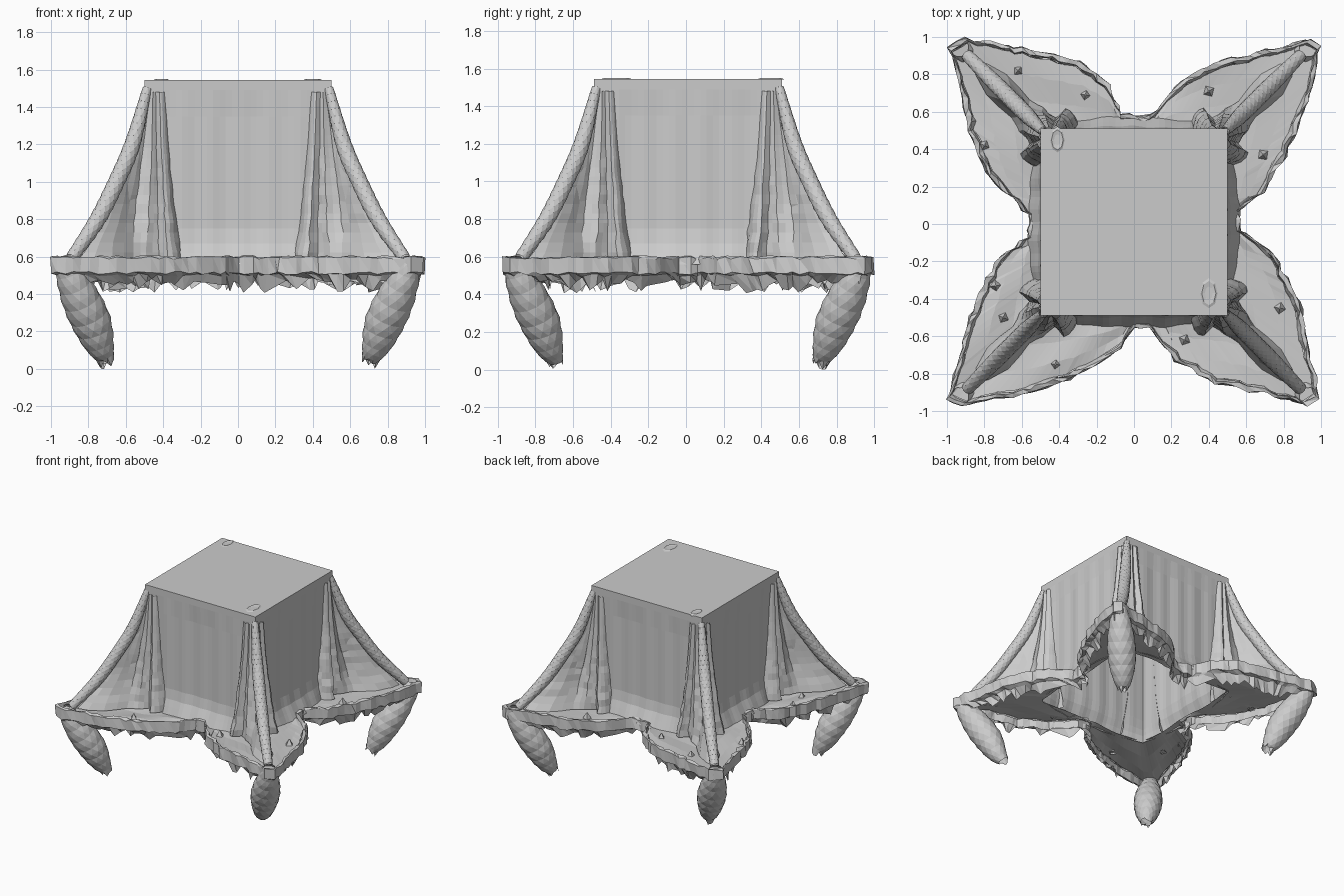
import bpy, bmesh, math, random
from mathutils import Vector

if "Cube" in bpy.data.objects:
    bpy.data.objects.remove(bpy.data.objects["Cube"])

random.seed(4)
CY = 0.01                                    # the block sits slightly back
CORNERS = [(1, 1), (-1, 1), (-1, -1), (1, -1)]


def loft(name, rings, closed=True, cap_first=False, diagonal=False):
    """Skin a list of equally long rings of points."""
    bm = bmesh.new()
    rows = [[bm.verts.new(p) for p in ring] for ring in rings]
    n = len(rows[0])
    for a, b in zip(rows, rows[1:]):
        for i in range(n if closed else n - 1):
            j = (i + 1) % n
            q = [a[i], a[j], b[j], b[i]]
            if diagonal:
                bm.faces.new([q[0], q[1], q[2]])
                bm.faces.new([q[0], q[2], q[3]])
            else:
                bm.faces.new(q)
    if cap_first:
        bm.faces.new(rows[0])
    bmesh.ops.recalc_face_normals(bm, faces=bm.faces)
    me = bpy.data.meshes.new(name)
    bm.to_mesh(me)
    bm.free()
    ob = bpy.data.objects.new(name, me)
    bpy.context.collection.objects.link(ob)
    return ob


def curve(pts, steps):
    """Catmull-Rom resampling of a path."""
    v = [Vector(p) for p in pts]
    v = [2 * v[0] - v[1]] + v + [2 * v[-1] - v[-2]]
    out = []
    for k in range(1, len(v) - 2):
        a, b, c, d = v[k - 1:k + 3]
        for s in range(steps):
            t = s / steps
            out.append(0.5 * (2 * b + (c - a) * t + (2 * a - 5 * b + 4 * c - d) * t * t
                              + (3 * b - a - 3 * c + d) * t ** 3))
    return out + [v[-2]]


def scaly_tube(name, sx, sy, path, steps, sides, bump, ragged=0):
    """Tube in a corner's diagonal plane; path rows are (offset, z, radius)."""
    pts = curve(path, steps)
    centre = [Vector((sx * p.x, sy * p.x + CY, p.y)) for p in pts]
    side = Vector((-sy, sx, 0)).normalized()
    rings = []
    for i, c in enumerate(centre):
        tan = (centre[min(i + 1, len(centre) - 1)] - centre[max(i - 1, 0)]).normalized()
        nor = tan.cross(side)
        ring = []
        for k in range(sides):
            a = 2 * math.pi * (k + 0.5 * i) / sides      # half-step twist gives diamonds
            r = pts[i].z * (1 + bump * (1 if i % 2 else -1))
            p = c + r * (math.cos(a) * side + math.sin(a) * nor)
            if i == len(centre) - 1:
                p.z = max(0, p.z + random.uniform(-ragged, ragged))
            ring.append(p)
        rings.append(ring)
    return loft(name, [r[::-1] for r in rings], diagonal=True)


# Draped block: flat top, hollow walls with faint vertical folds and flared hem
SEG = 30
rings = []
for z in (1.545, 1.49, 1.35, 1.2, 1.05, 0.9, 0.75, 0.67, 0.62, 0.56):
    ring = []
    for f in range(4):
        a = f * math.pi / 2
        for i in range(SEG):
            s = -1 + 2 * i / SEG
            mid = max(0, 1 - s * s)
            fold = 0.007 * math.sin(13 * s + f) * math.sin(7 * s + 2 * f)
            out = 0.5 + (fold - 0.004 if z < 1.45 else 0) * mid ** 0.3
            if z < 0.7:
                out += mid * 0.07 * (0.7 - z) / 0.14
            w = 0.5 * s
            ring.append((out * math.cos(a) - w * math.sin(a),
                         out * math.sin(a) + w * math.cos(a) + CY, z))
    rings.append(ring)
loft("draped_block", rings, cap_first=True)

# Small crumples on two corners of the flat top
for name, cx, cy, r0 in (("crumple_front_right", 0.4, -0.37, 0.06), ("crumple_back_left", -0.41, 0.45, 0.05)):
    rings = []
    for r, z in ((1.2, 1.543), (0.9, 1.55), (0.5, 1.546)):
        rings.append([(cx + r * r0 * 0.7 * math.cos(k * math.pi / 4),
                       cy + r * r0 * 1.2 * math.sin(k * math.pi / 4), z) for k in range(8)])
    loft(name, rings)

# Petal outline, one run of points per corner, going round
OUTLINE = [
    (0.56, 0.07), (0.69, 0.17), (0.81, 0.37), (0.89, 0.57), (0.95, 0.73), (0.995, 0.96), (0.95, 0.985),
    (0.70, 0.925), (0.47, 0.875), (0.25, 0.76), (0.09, 0.58),
    (-0.07, 0.59), (-0.13, 0.75), (-0.30, 0.87), (-0.55, 0.935), (-0.9, 0.995), (-0.995, 0.94),
    (-0.94, 0.76), (-0.885, 0.5), (-0.78, 0.25), (-0.56, 0.05),
    (-0.56, -0.07), (-0.72, -0.17), (-0.85, -0.42), (-0.92, -0.66), (-0.995, -0.94), (-0.93, -0.975),
    (-0.6, -0.91), (-0.3, -0.81), (-0.1, -0.69), (0.0, -0.56),
    (0.08, -0.56), (0.22, -0.73), (0.43, -0.85), (0.7, -0.91), (0.93, -0.97), (0.99, -0.94),
    (0.95, -0.72), (0.88, -0.42), (0.75, -0.16), (0.57, -0.03)]
loop = []
for k, (x, y) in enumerate(OUTLINE):
    x2, y2 = OUTLINE[(k + 1) % len(OUTLINE)]
    n = max(1, round(math.hypot(x2 - x, y2 - y) / 0.045))
    for s in range(n):
        j = Vector((random.uniform(-1, 1), random.uniform(-1, 1))) * 0.009
        loop.append(Vector((x + (x2 - x) * s / n, y + (y2 - y) * s / n)) + j)


def inset(p, d):
    """Pull a rim point towards the middle of its petal."""
    target = Vector((math.copysign(0.58, p.x), math.copysign(0.58, p.y)))
    if p.length < 0.72:
        target = Vector((0, 0))
    return p + (target - p).normalized() * d


# Petal plates: flat skirt between the block and the rim
inner = [p * (0.5 / max(abs(p.x), abs(p.y))) for p in loop]
rim_in = [inset(p, 0.035) for p in loop]
plate = [[(*a.lerp(b, t), 0.565 + 0.008 * math.sin(9 * a.x + 7 * b.y + 5 * t)) for a, b in zip(inner, rim_in)]
         for t in (0, 0.35, 0.7, 1)]
loft("petal_plates", plate)

# Rim band with ragged hanging fringe
prof = [(0.035, 0.565), (0.022, 0.602), (0, 0.597), (-0.002, 0.515), (0.03, 0.505)]
rings = [[(*inset(p, d + random.uniform(-0.008, 0.008)), z + random.uniform(-0.012, 0.006))
          for p in loop] for d, z in prof]
fringe = []
for p in loop:
    drop = 0.03 if p.length > 1.22 else random.choice((0.02, 0.04, 0.08, 0.06))
    fringe.append((*inset(p, random.uniform(0.04, 0.09)), 0.50 - drop + random.uniform(-0.015, 0.01)))
rings.append(fringe)
loft("petal_rim_fringe", rings, diagonal=True)

# Corner parts: arm, cloth web under it, and hooked hanging tail
ARM = [(0.485, 1.5, 0.025), (0.565, 1.2, 0.043), (0.65, 1.0, 0.045), (0.75, 0.8, 0.044), (0.89, 0.59, 0.034)]
TAIL = [(0.93, 0.58, 0.05), (0.89, 0.48, 0.082), (0.835, 0.36, 0.105), (0.78, 0.24, 0.105),
        (0.74, 0.13, 0.08), (0.70, 0.04, 0.04)]
WEB_TOP = [(0.39, 0.495), (0.4, 0.505), (0.42, 0.515), (0.44, 0.5), (0.455, 0.51), (0.47, 0.5),
           (0.48, 0.505), (0.485, 0.485)]
WEB_LOW = [(0.29, 0.49), (0.32, 0.57), (0.37, 0.61), (0.42, 0.56), (0.49, 0.61), (0.56, 0.65),
           (0.68, 0.79), (0.86, 0.86)]
for (sx, sy), tag in zip(CORNERS, ("back_right", "back_left", "front_left", "front_right")):
    scaly_tube("arm_" + tag, sx, sy, ARM, 8, 10, 0.015)
    scaly_tube("tail_" + tag, sx, sy, TAIL, 3, 12, 0.02, 0.03)
    rings = []
    for p in curve(ARM, 4):
        f = (p.x - 0.485) / 0.405
        half = [Vector(a).lerp(Vector(b), f) for a, b in zip(WEB_TOP, WEB_LOW)]
        half[5:7] = [h + Vector((1, -1)) * 0.12 * f * (1 - f) for h in half[5:7]]  # pinch under the arm
        half = [h + Vector((random.uniform(-1, 1), random.uniform(-1, 1))) * 0.008 * f for h in half]
        sec = curve(half + [Vector((h.y, h.x)) for h in reversed(half[:-1])], 2)
        rings.append([(sx * h.x, sy * h.y + CY, p.y - 0.02) for h in sec])
    loft("web_" + tag, rings, closed=False)

# Small faceted studs on the petals
STUDS = [(0.4, 0.71), (0.69, 0.37), (-0.26, 0.69), (-0.8, 0.42), (-0.62, 0.82),
         (0.27, -0.62), (0.78, -0.45), (-0.7, -0.5), (-0.74, -0.33), (-0.42, -0.75)]
for x, y in STUDS:
    a = random.uniform(0, 3)
    rings = [[(x + r * math.cos(a + k * math.pi / 2), y + r * math.sin(a + k * math.pi / 2), z)
              for k in range(4)] for r, z in ((0.005, 0.605), (0.032, 0.56))]
    loft("petal_stud", rings, cap_first=True)
